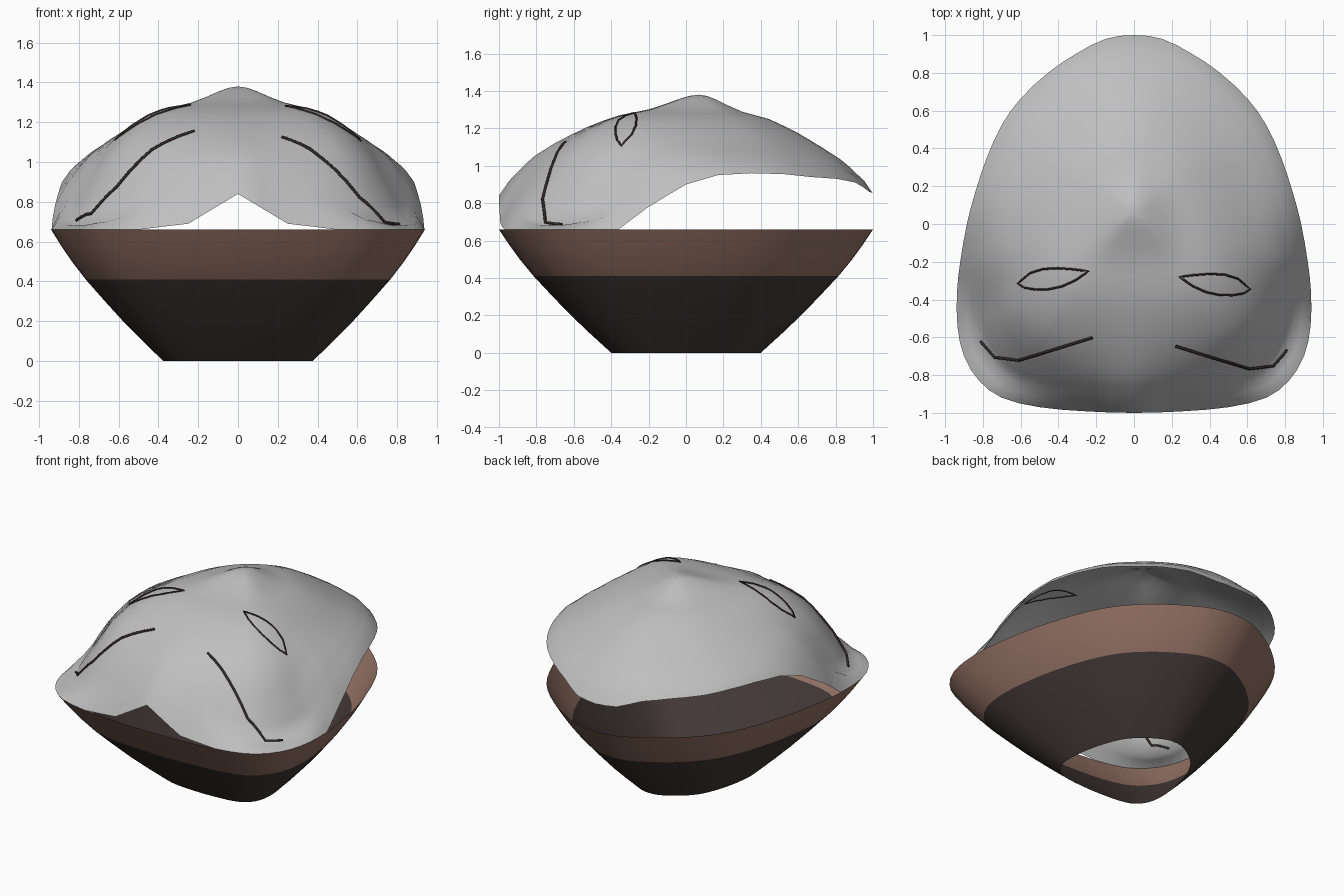
import bpy
import bmesh
from mathutils import Vector
from mathutils.bvhtree import BVHTree

if "Cube" in bpy.data.objects:
    bpy.data.objects.remove(bpy.data.objects["Cube"], do_unlink=True)


def material(name, color):
    mat = bpy.data.materials.new(name)
    mat.use_nodes = True
    rgba = (*color, 1.0)
    mat.diffuse_color = rgba
    mat.node_tree.nodes["Principled BSDF"].inputs["Base Color"].default_value = rgba
    return mat


shell_grey = material("shell grey", (0.52, 0.52, 0.52))
bowl_brown = material("bowl brown", (0.30, 0.17, 0.13))
bowl_dark = material("bowl dark", (0.054, 0.039, 0.038))
line_dark = material("line dark", (0.03, 0.021, 0.021))


def lookup(table, t):
    """Linear interpolation in a table of (position, value) pairs."""
    for (a, va), (b, vb) in zip(table, table[1:]):
        if t <= b:
            return va + (vb - va) * (t - a) / (b - a)
    return table[-1][1]


# Half of the plan outline from back to front: x, y, shell edge height, lip strength
half = [
    (0, 1, .85, 0), (.15, .98, .86, 0), (.3, .905, .91, 0), (.45, .805, .93, 0),
    (.6, .665, .94, 0), (.7, .525, .955, 0), (.78, .35, .96, 0), (.84, .17, .95, 0),
    (.885, 0, .9, 0), (.92, -.2, .78, 0), (.937, -.36, .66, .2), (.935, -.54, .66, .8),
    (.9, -.7, .66, 1), (.82, -.83, .66, 1), (.7, -.92, .66, .8), (.5, -.97, .66, .35),
    (.25, -.992, .69, 0), (0, -1, .84, 0),
]
points = [Vector(p) for p in half]
points += [Vector((-p[0], *p[1:])) for p in half[-2:0:-1]]


def smooth_loop(pts, steps):
    """Rounds the plan of a closed loop; the height and lip stay linear."""
    out = []
    n = len(pts)
    for i in range(n):
        a, b, c, d = (pts[(i + k) % n] for k in (-1, 0, 1, 2))
        for k in range(steps):
            t = k / steps
            curve = (2 * b + (c - a) * t + (2 * a - 5 * b + 4 * c - d) * t ** 2
                     + (3 * b - a - 3 * c + d) * t ** 3) / 2
            line = b.lerp(c, t)
            out.append((curve.x, curve.y, line.z, line.w))
    return out


outline = smooth_loop(points, 2)


def loft(name, rings, mats, pole=None, pick=lambda z: 0):
    """Skins a stack of closed rings, with an optional closing point."""
    bm = bmesh.new()
    loops = [[bm.verts.new(co) for co in ring] for ring in rings]
    n = len(loops[0])
    for low, high in zip(loops, loops[1:]):
        for i in range(n):
            j = (i + 1) % n
            bm.faces.new((low[i], low[j], high[j], high[i]))
    if pole:
        tip = bm.verts.new(pole)
        for i in range(n):
            bm.faces.new((loops[-1][i], loops[-1][(i + 1) % n], tip))
    # The outline runs clockwise, so turn the skins to face outward
    bmesh.ops.reverse_faces(bm, faces=bm.faces)
    for f in bm.faces:
        f.smooth = True
        f.material_index = pick(f.calc_center_median().z)
    bm.normal_update()
    tree = BVHTree.FromBMesh(bm)
    mesh = bpy.data.meshes.new(name)
    bm.to_mesh(mesh)
    bm.free()
    for mat in mats:
        mesh.materials.append(mat)
    obj = bpy.data.objects.new(name, mesh)
    bpy.context.collection.objects.link(obj)
    return tree


# Bowl: open at the top and bottom, brown band over a dark base
band = 0.41
bowl_profile = [(0, .4), (.1, .51), (.2, .615), (.3, .712), (band, .815),
                (.5, .889), (.58, .947), (.66, 1)]
loft("bowl", [[(x * s, y * s, z) for x, y, e, w in outline] for z, s in bowl_profile],
     [bowl_dark, bowl_brown], pick=lambda z: int(z > band))

# Shell: one even dome, pulled toward its edge height near the border;
# the lipped pull dips early, so the front corners end in a flat lip
top = Vector((0, .07, 1.38))
dome = [(0, 1), (.05, .985), (.1, .95), (.17, .89), (.25, .83), (.41, .755),
        (.57, .62), (.73, .45), (.84, .32), (.95, .13), (1, 0)]
plain_pull = [(0, 0), (.5, 0), (.7, .1), (.82, .3), (.91, .6), (1, 1)]
lipped_pull = [(0, 0), (.5, 0), (.64, .17), (.72, .38), (.82, .88), (.91, 1.28), (1, 1)]


def shell_ring(s):
    ring = []
    for x, y, edge, lip in outline:
        base = .88 - .04 * y
        pull = lookup(plain_pull, s) * (1 - lip) + lookup(lipped_pull, s) * lip
        z = base + (top.z - base) * lookup(dome, s) + (edge - base) * pull
        ring.append((x * s, y * s + top.y * (1 - s), z))
    return ring


steps = [1, .95, .91, .865, .82, .77, .72, .64, .56, .48, .4, .32, .25, .17, .1, .05]
surface = loft("shell", [shell_ring(s) for s in steps], [shell_grey], pole=top)


def drawn_line(name, plan, radius, closed):
    """Lays a thin cord on the shell along a path given in plan."""
    path = []
    pairs = list(zip(plan, plan[1:] + plan[:1]))
    for a, b in pairs if closed else pairs[:-1]:
        path += [Vector(a).lerp(Vector(b), k / 3) for k in range(3)]
    if not closed:
        path.append(Vector(plan[-1]))
    curve = bpy.data.curves.new(name, "CURVE")
    curve.dimensions = "3D"
    curve.bevel_depth = radius
    curve.bevel_resolution = 1
    curve.use_fill_caps = True
    spline = curve.splines.new("POLY")
    spline.points.add(len(path) - 1)
    spline.use_cyclic_u = closed
    for point, p in zip(spline.points, path):
        hit, normal, _, _ = surface.ray_cast(Vector((p.x, p.y, 3)), Vector((0, 0, -1)))
        point.co = (*(hit + normal * radius * .4), 1)
    curve.materials.append(line_dark)
    obj = bpy.data.objects.new(name, curve)
    bpy.context.collection.objects.link(obj)
    bpy.ops.object.select_all(action="DESELECT")
    obj.select_set(True)
    bpy.context.view_layer.objects.active = obj
    bpy.ops.object.convert(target="MESH")


# Leaf-shaped eye outlines and cheek stripes, the right side set slightly back
eye = [(.24, -.28), (.32, -.27), (.4, -.264), (.48, -.268), (.55, -.29), (.615, -.345),
       (.58, -.367), (.52, -.377), (.45, -.375), (.38, -.36), (.31, -.328)]
stripe = [(.22, -.645), (.43, -.71), (.61, -.765), (.735, -.75), (.81, -.665)]
for side, sign, shift in (("left", 1, 0), ("right", -1, 1)):
    drawn_line(side + "_eye_outline", [(sign * x, y + .03 * shift) for x, y in eye], .0055, True)
    drawn_line(side + "_cheek_stripe", [(sign * x, y + .045 * shift) for x, y in stripe], .008, False)
